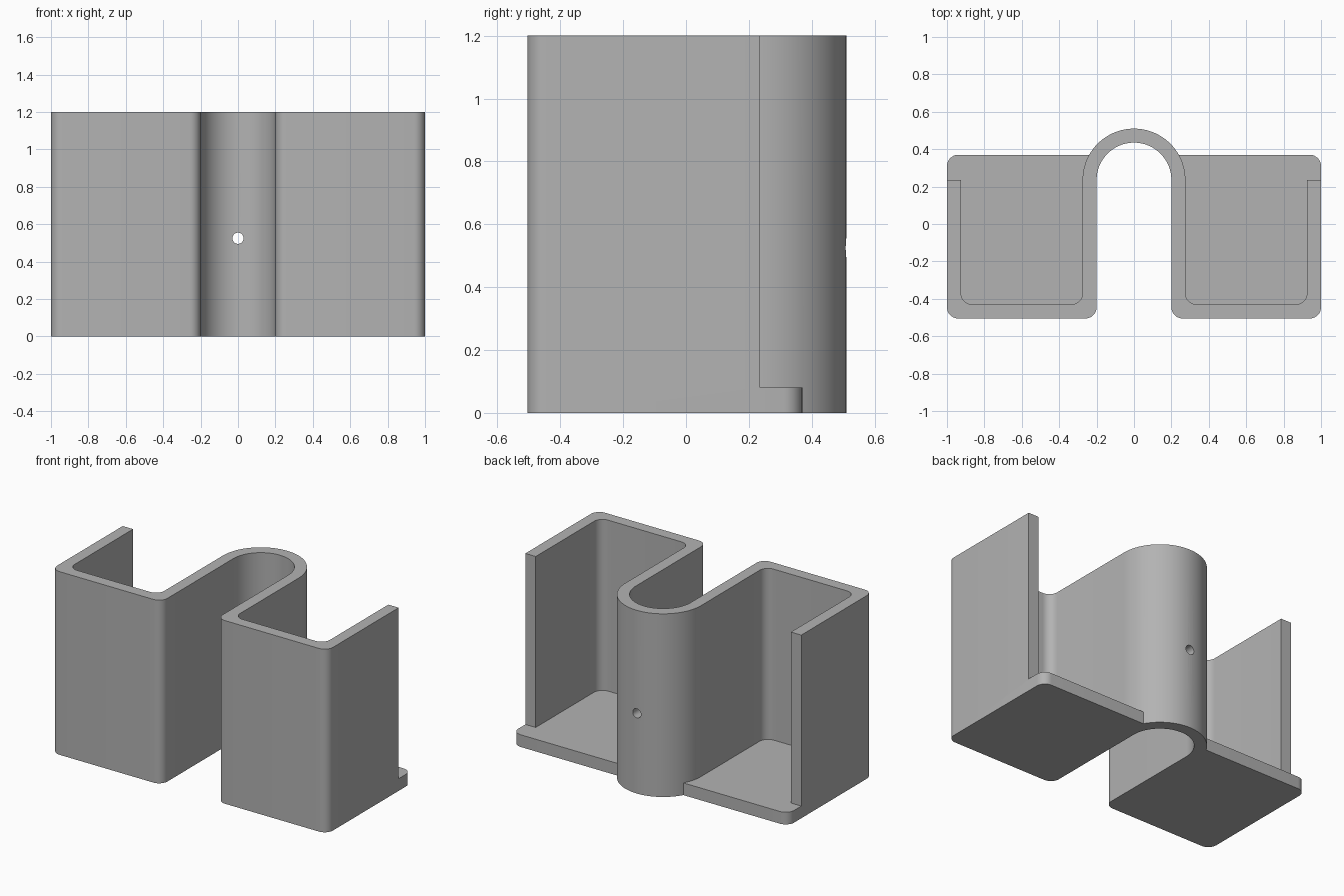
import bpy, bmesh, math
from mathutils import Matrix

cube = bpy.data.objects.get("Cube")
if cube:
    bpy.data.objects.remove(cube, do_unlink=True)

HEIGHT, FLOOR, WALL = 1.2, 0.08, 0.075
FRONT, BACK, SIDE_END = -0.505, 0.37, 0.235
R_IN = 0.2
R_OUT = R_IN + WALL
ROUND = 0.06

grey = bpy.data.materials.new("plain grey")
grey.use_nodes = True
grey.diffuse_color = (0.45, 0.45, 0.45, 1)
grey.node_tree.nodes["Principled BSDF"].inputs["Base Color"].default_value = (0.45, 0.45, 0.45, 1)


def arc(cx, cy, r, a0, a1, n=8):
    """Points along an arc, angles in degrees."""
    return [(cx + r * math.cos(math.radians(a0 + (a1 - a0) * i / n)),
             cy + r * math.sin(math.radians(a0 + (a1 - a0) * i / n))) for i in range(n + 1)]


def flip(points):
    return [(-x, y) for x, y in reversed(points)]


def prism(name, outline, z0, z1):
    bm = bmesh.new()
    base = bm.faces.new([bm.verts.new((x, y, z0)) for x, y in outline])
    top = bmesh.ops.extrude_face_region(bm, geom=[base])["geom"]
    bmesh.ops.translate(bm, vec=(0, 0, z1 - z0),
                        verts=[v for v in top if isinstance(v, bmesh.types.BMVert)])
    bmesh.ops.recalc_face_normals(bm, faces=bm.faces[:])
    return add_object(name, bm)


def add_object(name, bm):
    mesh = bpy.data.meshes.new(name)
    bm.to_mesh(mesh)
    bm.free()
    obj = bpy.data.objects.new(name, mesh)
    bpy.context.collection.objects.link(obj)
    mesh.materials.append(grey)
    return obj


# Whole footprint: two rounded blocks joined by an arch
meet = math.degrees(math.asin((BACK - SIDE_END) / R_OUT))
half = (arc(R_IN + ROUND, FRONT + ROUND, ROUND, 180, 270)
        + arc(1 - ROUND, FRONT + ROUND, ROUND, 270, 360)
        + arc(1 - ROUND, BACK - ROUND, ROUND, 0, 90))
arch_outer = arc(0, SIDE_END, R_OUT, meet, 180 - meet, 32)
arch_inner = arc(0, SIDE_END, R_IN, 180, 0, 48)
body = prism("hooked_holder", half + arch_outer + flip(half) + arch_inner, 0, HEIGHT)

# Open-backed pocket above each floor
pocket = (arc(R_OUT + ROUND, FRONT + WALL + ROUND, ROUND, 180, 270)
          + arc(1 - WALL - ROUND, FRONT + WALL + ROUND, ROUND, 270, 360)
          + [(1 - WALL, SIDE_END), (1.1, SIDE_END), (1.1, 0.5), (0.3, 0.5)]
          + arc(0, SIDE_END, R_OUT, meet, 0, 10))
cutters = [prism("pocket_cutter_left", pocket, FLOOR, HEIGHT + 0.1),
           prism("pocket_cutter_right", flip(pocket), FLOOR, HEIGHT + 0.1)]

# Small screw hole through the back of the arch
bm = bmesh.new()
bmesh.ops.create_cone(bm, cap_ends=True, segments=32, radius1=0.03, radius2=0.03, depth=0.3,
                      matrix=Matrix.Translation((0, 0.47, 0.525)) @ Matrix.Rotation(math.pi / 2, 4, "X"))
cutters.append(add_object("hole_cutter", bm))

for cutter in cutters:
    cutter.hide_render = True
    mod = body.modifiers.new(cutter.name, "BOOLEAN")
    mod.operation, mod.solver, mod.object = "DIFFERENCE", "EXACT", cutter

# Bake the cuts, then drop the cutters
bpy.context.view_layer.update()
body.data = bpy.data.meshes.new_from_object(body.evaluated_get(bpy.context.evaluated_depsgraph_get()))
body.modifiers.clear()
for cutter in cutters:
    bpy.data.objects.remove(cutter, do_unlink=True)

bpy.ops.object.select_all(action="DESELECT")
body.select_set(True)
bpy.context.view_layer.objects.active = body
bpy.ops.object.shade_smooth_by_angle(angle=math.radians(30))
